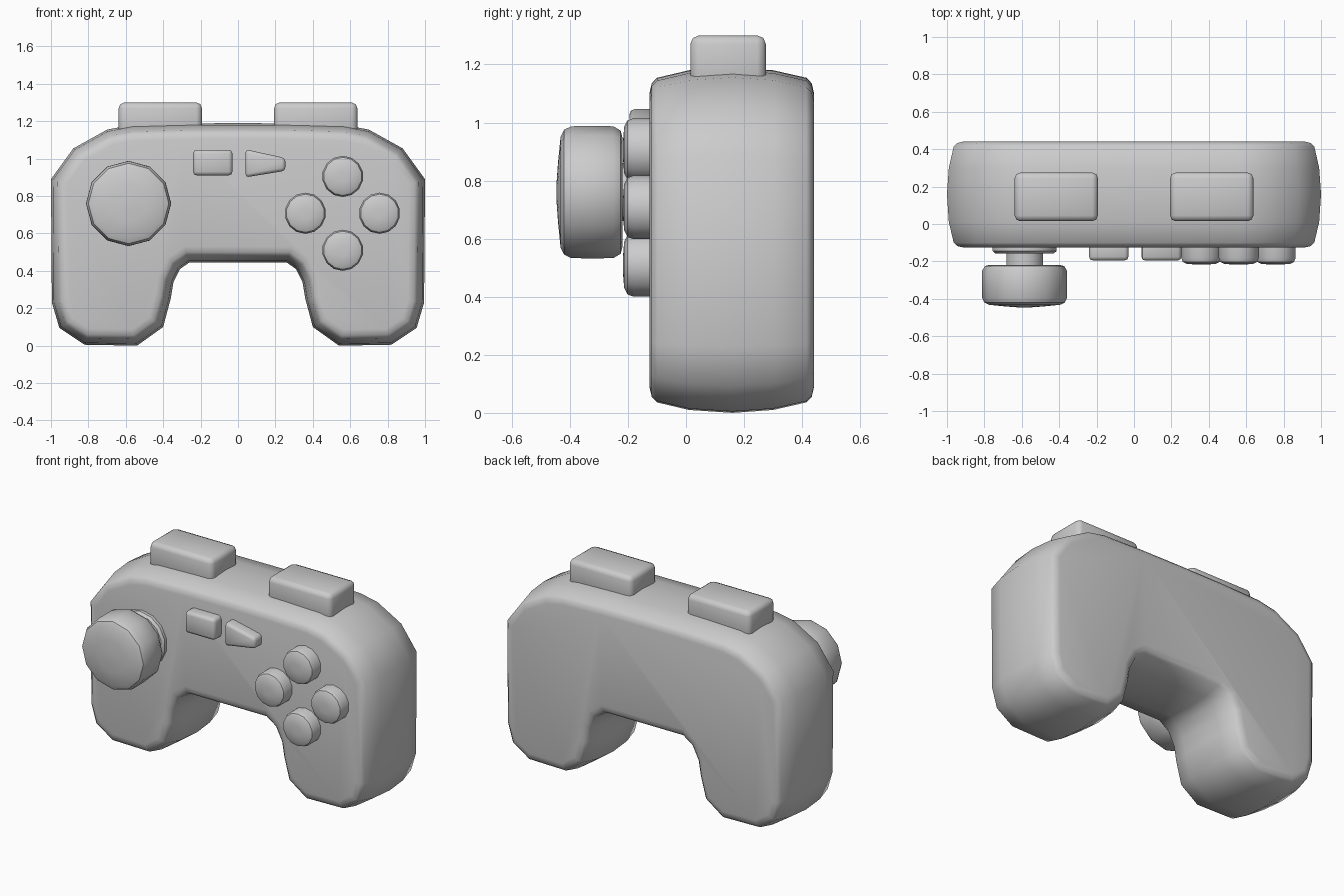
import bpy, bmesh, math
from mathutils import Vector

if "Cube" in bpy.data.objects:
    bpy.data.objects.remove(bpy.data.objects["Cube"])


def finish(name, bm, angle, bevel=0, segments=2):
    bmesh.ops.recalc_face_normals(bm, faces=bm.faces)
    if bevel:
        bmesh.ops.bevel(bm, geom=bm.edges[:], offset=bevel, segments=segments,
                        profile=0.5, affect='EDGES')
    mesh = bpy.data.meshes.new(name)
    bm.to_mesh(mesh)
    bm.free()
    ob = bpy.data.objects.new(name, mesh)
    bpy.context.collection.objects.link(ob)
    bpy.ops.object.select_all(action='DESELECT')
    ob.select_set(True)
    bpy.context.view_layer.objects.active = ob
    bpy.ops.object.shade_smooth_by_angle(angle=math.radians(angle))
    return ob


def loft(name, rings, angle=40, bevel=0):
    # skin equal-length rings and cap both ends
    bm = bmesh.new()
    rows = [[bm.verts.new(p) for p in ring] for ring in rings]
    n = len(rows[0])
    for a, b in zip(rows, rows[1:]):
        for i in range(n):
            j = (i + 1) % n
            bm.faces.new((a[i], a[j], b[j], b[i]))
    bm.faces.new(rows[0])
    bm.faces.new(rows[-1])
    return finish(name, bm, angle, bevel)


def lathe(name, x, z, profile, sides):
    # profile of (radius, y) turned around the y axis
    rings = []
    for r, y in profile:
        rings.append([(x + r * math.sin(2 * math.pi * i / sides), y,
                       z + r * math.cos(2 * math.pi * i / sides)) for i in range(sides)])
    return loft(name, rings, 35)


def prism(name, outline, y0, y1, bevel):
    return loft(name, [[(x, y, z) for x, z in outline] for y in (y0, y1)], 50, bevel)


def inset(points, d):
    # mitred inward offset of a clockwise outline
    out = []
    n = len(points)
    for i in range(n):
        p, q, r = (Vector(points[(i + k) % n]) for k in (-1, 0, 1))
        a, b = (q - p).normalized(), (r - q).normalized()
        na, nb = Vector((a.y, -a.x)), Vector((b.y, -b.x))
        out.append(q + (na + nb) * d / (1 + na.dot(nb)))
    return out


# body shell: mirrored outline, bulging from front to back
half = [(0, 1.19), (0.3, 1.188), (0.57, 1.18), (0.70, 1.155), (0.88, 1.055),
        (1.0, 0.89), (0.995, 0.23), (0.955, 0.095), (0.82, 0.005), (0.54, 0.0),
        (0.40, 0.10), (0.36, 0.25), (0.345, 0.34), (0.31, 0.41), (0.26, 0.445)]
outline = half + [(-x, z) for x, z in reversed(half[1:])]
layers = [(-0.125, 0.085), (-0.118, 0.055), (-0.10, 0.036), (0.01, 0.010), (0.16, 0.0),
          (0.30, 0.010), (0.415, 0.036), (0.433, 0.055), (0.44, 0.085)]
loft("body", [[(p.x, y, p.y) for p in inset(outline, d)] for y, d in layers], 55)

# shoulder buttons
for side, s in (("left", -1), ("right", 1)):
    x0, x1 = sorted((s * 0.193, s * 0.638))
    prism("shoulder_button_" + side,
          [(x0, 1.10), (x0, 1.30), (x1, 1.30), (x1, 1.10)], 0.015, 0.275, 0.03)

# centre buttons
prism("select_button", [(-0.24, 0.91), (-0.24, 1.047), (-0.03, 1.047), (-0.03, 0.91)],
      -0.195, -0.08, 0.02)
prism("start_button", [(0.04, 0.90), (0.04, 1.05), (0.253, 1.003), (0.253, 0.935)],
      -0.195, -0.08, 0.018)

# four action buttons
for name, x, z in (("top", 0.56, 0.905), ("bottom", 0.56, 0.51),
                   ("left", 0.36, 0.708), ("right", 0.757, 0.708)):
    lathe("action_button_" + name, x, z,
          [(0.11, -0.08), (0.11, -0.18), (0.102, -0.202), (0.08, -0.213), (0.03, -0.217)], 14)

# thumb stick
sx, sz = -0.585, 0.76
lathe("stick_base", sx, sz, [(0.175, -0.10), (0.175, -0.145), (0.16, -0.158)], 14)
lathe("stick_stem", sx, sz, [(0.10, -0.12), (0.10, -0.24)], 14)
lathe("stick_cap", sx, sz,
      [(0.185, -0.218), (0.212, -0.225), (0.227, -0.25), (0.228, -0.32), (0.227, -0.395),
       (0.215, -0.42), (0.19, -0.432), (0.10, -0.441), (0.03, -0.446)], 12)
